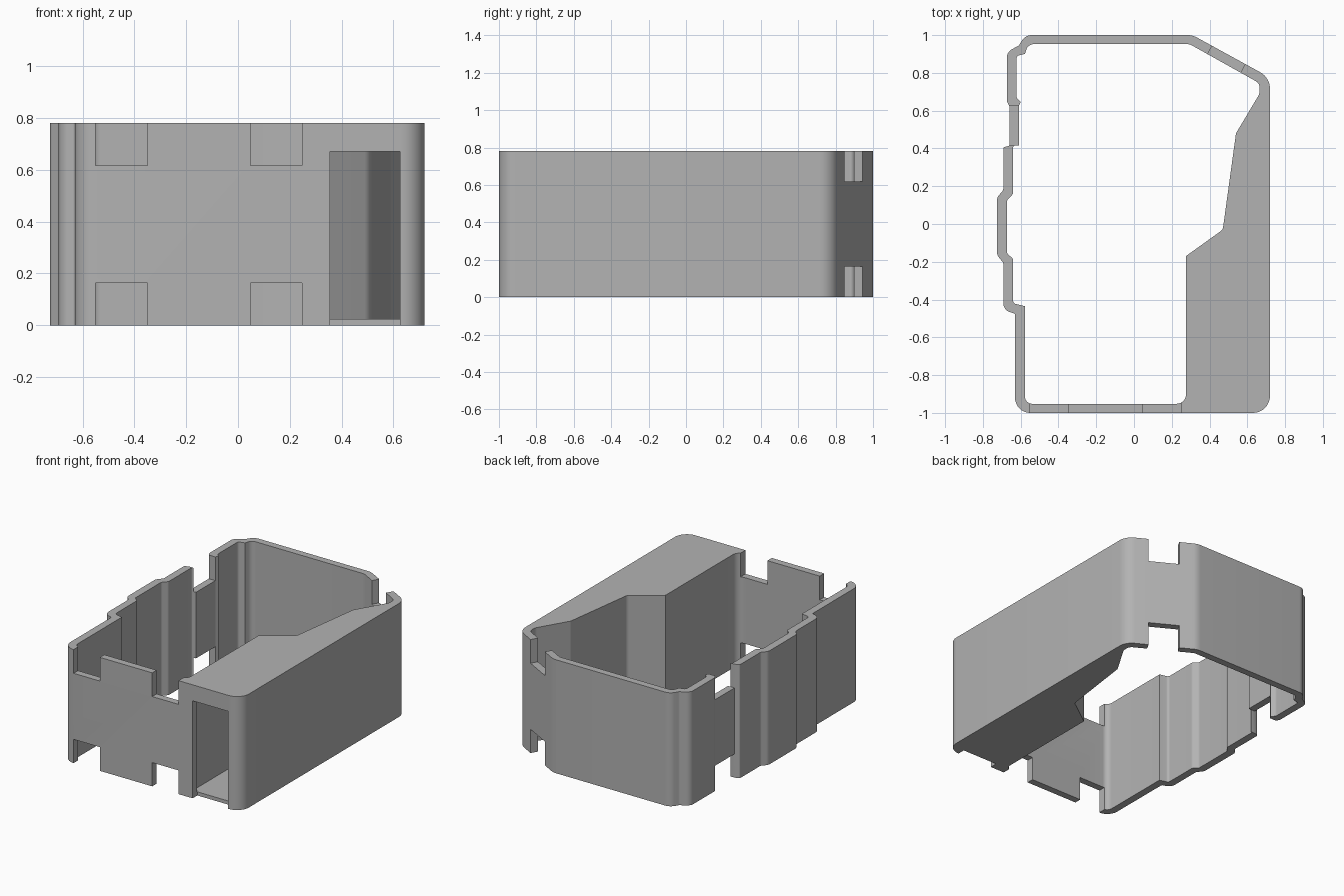
import bpy
import math
from mathutils import Vector, Matrix

if "Cube" in bpy.data.objects:
    bpy.data.objects.remove(bpy.data.objects["Cube"], do_unlink=True)

HEIGHT = 0.78
SLOT = 0.163
WALL = 0.05

grey = bpy.data.materials.new("plain_grey")
grey.use_nodes = True
grey.diffuse_color = (0.45, 0.45, 0.45, 1)
grey.node_tree.nodes["Principled BSDF"].inputs["Base Color"].default_value = grey.diffuse_color


def rounded(points, steps=8):
    """Replace each (x, y, radius) corner with an arc."""
    out = []
    for i, (x, y, r) in enumerate(points):
        p = Vector((x, y))
        if r == 0:
            out.append(p)
            continue
        a = (Vector(points[i - 1][:2]) - p).normalized()
        b = (Vector(points[(i + 1) % len(points)][:2]) - p).normalized()
        half = a.angle(b) / 2
        centre = p + (a + b).normalized() * (r / math.sin(half))
        start = p + a * (r / math.tan(half)) - centre
        end = p + b * (r / math.tan(half)) - centre
        sweep = start.angle_signed(end)
        for k in range(steps + 1):
            out.append(centre + Matrix.Rotation(-sweep * k / steps, 2) @ start)
    return out


def prism(name, outline, z0, z1):
    """Extrude a flat outline from z0 to z1."""
    n = len(outline)
    verts = [(p[0], p[1], z) for z in (z0, z1) for p in outline]
    faces = [tuple(reversed(range(n))), tuple(range(n, 2 * n))]
    faces += [(i, (i + 1) % n, n + (i + 1) % n, n + i) for i in range(n)]
    mesh = bpy.data.meshes.new(name)
    mesh.from_pydata(verts, [], faces)
    mesh.materials.append(grey)
    obj = bpy.data.objects.new(name, mesh)
    bpy.context.collection.objects.link(obj)
    return obj


def box(name, x0, x1, y0, y1, z0, z1):
    return prism(name, [(x0, y0), (x1, y0), (x1, y1), (x0, y1)], z0, z1)


# Outer shell outline, anticlockwise from the front corner
outer = rounded([
    (-0.63, -1, 0.08), (0.72, -1, 0.09), (0.72, 0.775, 0.1), (0.31, 1, 0.1),
    (-0.575, 1, 0.06), (-0.61, 0.945, 0.02), (-0.673, 0.91, 0.05),
    (-0.673, 0.65, 0.02), (-0.66, 0.625, 0), (-0.66, 0.415, 0),
    (-0.692, 0.405, 0.01), (-0.692, 0.18, 0.02), (-0.725, 0.14, 0.04),
    (-0.725, -0.165, 0.04), (-0.692, -0.205, 0.02), (-0.692, -0.455, 0.05),
    (-0.63, -0.475, 0.01),
])
# Inner opening outline, following the wall and the side block
inner = rounded([
    (-0.578, -0.952, 0.04), (0.275, -0.952, 0.05), (0.275, -0.17, 0),
    (0.47, -0.03, 0.03), (0.54, 0.48, 0.04), (0.665, 0.69, 0.05),
    (0.665, 0.745, 0.04), (0.295, 0.952, 0.05), (-0.56, 0.952, 0.04),
    (-0.578, 0.9, 0), (-0.622, 0.89, 0.02), (-0.622, 0.67, 0.02),
    (-0.6, 0.645, 0), (-0.61, 0.625, 0), (-0.61, 0.415, 0),
    (-0.64, 0.415, 0.01), (-0.64, 0.16, 0.02), (-0.672, 0.125, 0.02),
    (-0.672, -0.155, 0.02), (-0.64, -0.185, 0.02), (-0.64, -0.42, 0.02),
    (-0.578, -0.435, 0),
])
# Hollow inside the side block
hollow = rounded([
    (0.32, -1 + WALL, 0), (0.67, -1 + WALL, 0), (0.67, 0.61, 0),
    (0.59, 0.47, 0.04), (0.513, -0.06, 0.07), (0.32, -0.2, 0),
])

shell = prism("housing_shell", outer, 0, HEIGHT)
cutters = [
    prism("inner_cutter", inner, -0.1, HEIGHT + 0.1),
    prism("hollow_cutter", hollow, 0.025, HEIGHT - 0.04),
    box("doorway_cutter", 0.355, 0.625, -1.1, -1 + WALL + 0.001, -0.1, 0.67),
]

# Notches along the top and bottom rims
diagonal = Matrix.Translation((0.49, 0.875)+(0,)) @ Matrix.Rotation(math.radians(-29), 4, "Z")
for z0, z1 in ((-0.1, SLOT), (HEIGHT - SLOT, HEIGHT + 0.1)):
    for x in (-0.45, 0.148):
        cutters.append(box("front_notch_cutter", x - 0.1, x + 0.1, -1.1, -0.9, z0, z1))
    cutters.append(box("side_notch_cutter", -0.8, -0.55, 0.415, 0.625, z0, z1))
    corner = box("corner_notch_cutter", -0.1, 0.1, -0.1, 0.1, z0, z1)
    corner.data.transform(diagonal)
    cutters.append(corner)

for cutter in cutters:
    cutter.hide_render = True
    cutter.hide_viewport = False
    mod = shell.modifiers.new(cutter.name, "BOOLEAN")
    mod.operation = "DIFFERENCE"
    mod.solver = "EXACT"
    mod.object = cutter

# Apply the cuts and smooth the rounded corners
bpy.ops.object.select_all(action="DESELECT")
bpy.context.view_layer.objects.active = shell
shell.select_set(True)
for mod in list(shell.modifiers):
    bpy.ops.object.modifier_apply(modifier=mod.name)
for cutter in cutters:
    bpy.data.objects.remove(cutter, do_unlink=True)
bpy.ops.object.shade_smooth_by_angle(angle=math.radians(25))
